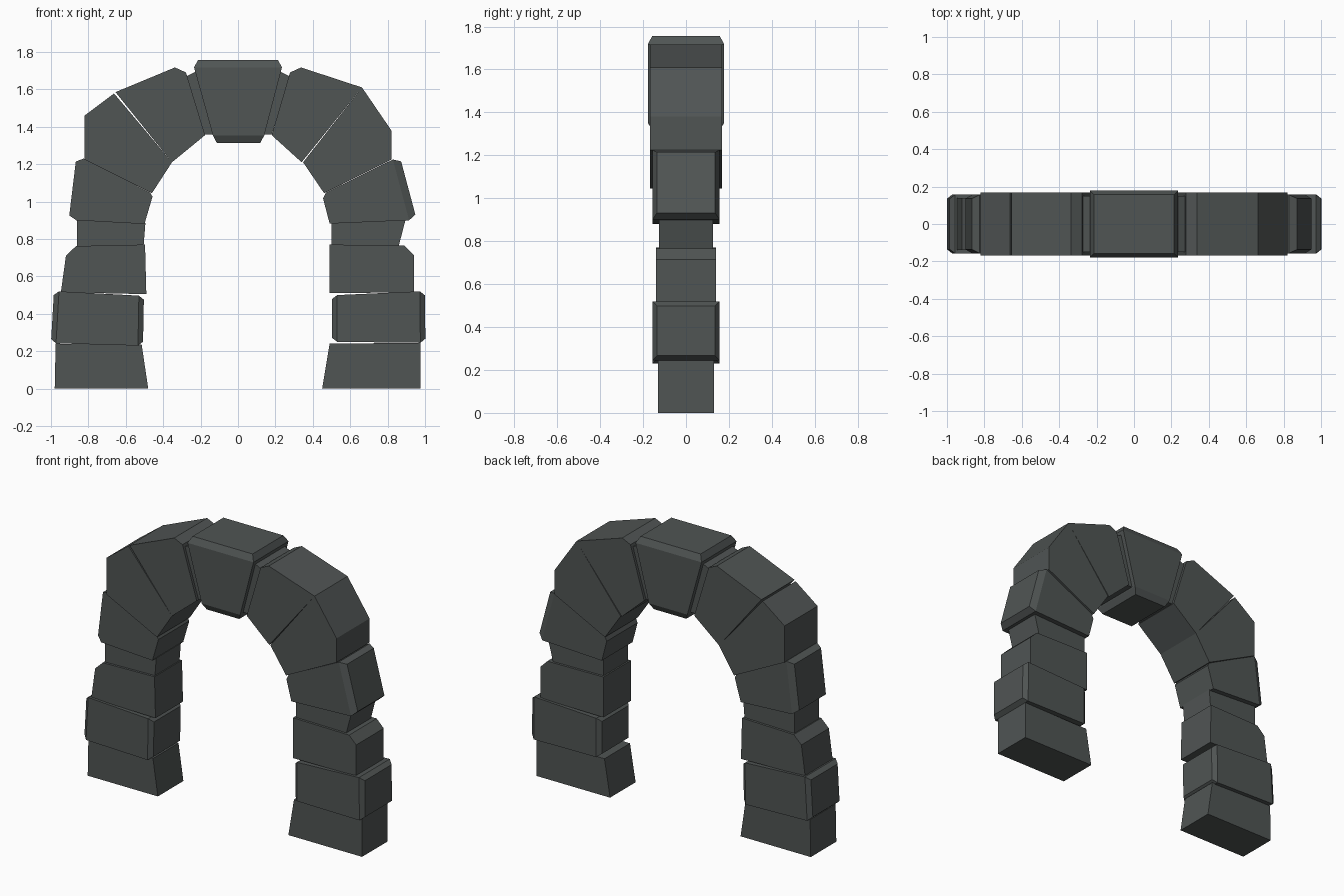
import bpy
import bmesh

cube = bpy.data.objects.get("Cube")
if cube:
    bpy.data.objects.remove(cube, do_unlink=True)

# Single stone colour
stone_mat = bpy.data.materials.new("dark_grey_stone")
stone_mat.use_nodes = True
colour = (0.08, 0.09, 0.088, 1)
stone_mat.diffuse_color = colour
bsdf = stone_mat.node_tree.nodes["Principled BSDF"]
bsdf.inputs["Base Color"].default_value = colour
bsdf.inputs["Roughness"].default_value = 0.9


def stone(name, profile, depth, caps=(), rise=0.03):
    """Extrude an (x, z) outline to +-depth; listed edges get a bevelled raised end."""
    bm = bmesh.new()
    front = [bm.verts.new((x, -depth, z)) for x, z in profile]
    back = [bm.verts.new((x, depth, z)) for x, z in profile]
    bm.faces.new(front)
    bm.faces.new(back[::-1])
    n = len(profile)
    sides = [bm.faces.new((front[i], back[i], back[(i + 1) % n], front[(i + 1) % n]))
             for i in range(n)]
    bmesh.ops.recalc_face_normals(bm, faces=bm.faces[:])
    if caps:
        bmesh.ops.inset_individual(bm, faces=[sides[i] for i in caps],
                                   thickness=0.03, depth=rise)
    mesh = bpy.data.meshes.new(name)
    bm.to_mesh(mesh)
    bm.free()
    mesh.materials.append(stone_mat)
    obj = bpy.data.objects.new(name, mesh)
    bpy.context.collection.objects.link(obj)


# Left pier and haunch, bottom to top
stone("left_base", [(.45, 0), (.975, 0), (.975, .245), (.49, .24)], .13)
stone("left_second", [(.53, .25), (.975, .245), (.972, .52), (.53, .5)], .157, (1, 3), .027)
stone("left_third", [(.49, .51), (.94, .515), (.94, .715), (.89, .765), (.49, .77)], .14)
stone("left_neck", [(.5, .765), (.86, .765), (.895, .9), (.5, .885)], .125)
stone("left_springer", [(.49, .882), (.915, .9), (.828, 1.225), (.47, 1.048), (.455, 1.016)],
      .157, (1,), .04)
stone("left_haunch", [(.46, 1.045), (.82, 1.225), (.82, 1.38), (.663, 1.61), (.348, 1.21)], .168)
stone("left_voussoir", [(.34, 1.21), (.663, 1.61), (.337, 1.717), (.278, 1.69), (.18, 1.355)], .168)

# Right pier and haunch, bottom to top
stone("right_base", [(-.98, 0), (-.48, 0), (-.515, .235), (-.975, .24)], .13)
stone("right_second", [(-.973, .242), (-.535, .23), (-.53, .497), (-.957, .52)], .157, (1, 3), .027)
stone("right_third", [(-.947, .515), (-.49, .505), (-.497, .77), (-.866, .762), (-.92, .71)], .14)
stone("right_neck", [(-.86, .76), (-.505, .76), (-.495, .885), (-.86, .9)], .125)
stone("right_springer", [(-.865, .9), (-.5, .88), (-.457, 1.027), (-.47, 1.048), (-.825, 1.23)],
      .157, (4,), .04)
stone("right_haunch", [(-.82, 1.225), (-.46, 1.045), (-.353, 1.21), (-.663, 1.578), (-.82, 1.46)], .168)
stone("right_voussoir", [(-.353, 1.21), (-.176, 1.355), (-.278, 1.69), (-.337, 1.717), (-.655, 1.585)], .168)

# Recessed joints beside the keystone
for side, label in ((1, "left"), (-1, "right")):
    stone(label + "_key_joint",
          [(side * x, z) for x, z in ((.13, 1.36), (.18, 1.358), (.276, 1.67), (.225, 1.695))], .15)

# Keystone with raised top and bottom
stone("keystone", [(-.134, 1.353), (.14, 1.353), (.235, 1.717), (-.235, 1.717)], .178, (0, 2), .04)
